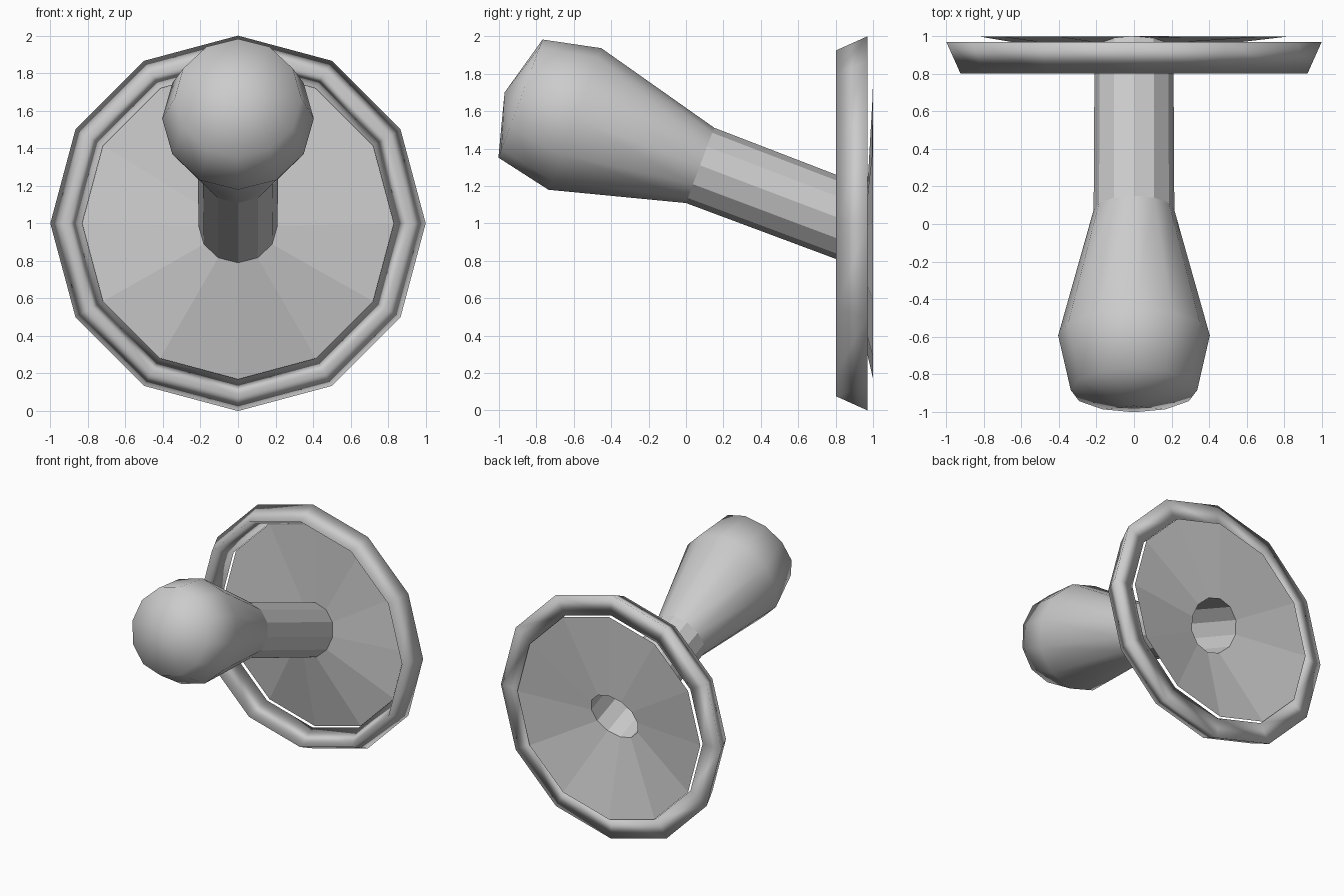
import bpy
import bmesh
from math import sin, cos, tau, radians
from mathutils import Vector

if "Cube" in bpy.data.objects:
    bpy.data.objects.remove(bpy.data.objects["Cube"])

SIDES = 12
TILT = radians(20.5)

grey = bpy.data.materials.new("plain grey")
grey.use_nodes = True
grey.diffuse_color = (0.6, 0.6, 0.6, 1)
grey.node_tree.nodes["Principled BSDF"].inputs["Base Color"].default_value = (0.6, 0.6, 0.6, 1)


def ring(y, z, radius, tilt=0.0):
    """Points of a circle facing the front, leaning back by tilt."""
    up = Vector((0, sin(tilt), cos(tilt)))
    centre = Vector((0, y, z))
    angles = [tau * i / SIDES for i in range(SIDES)]
    return [centre + Vector((radius * sin(a), 0, 0)) + up * radius * cos(a) for a in angles]


def loft(name, rings, smooth, closed=False, tip=None):
    """Skin a row of rings, optionally closing the row or adding a tip."""
    bm = bmesh.new()
    rows = [[bm.verts.new(p) for p in r] for r in rings]
    pairs = list(zip(rows, rows[1:]))
    if closed:
        pairs.append((rows[-1], rows[0]))
    for a, b in pairs:
        for i in range(SIDES):
            j = (i + 1) % SIDES
            bm.faces.new((a[i], a[j], b[j], b[i]))
    if tip:
        point = bm.verts.new(tip)
        for i in range(SIDES):
            bm.faces.new((rows[0][(i + 1) % SIDES], rows[0][i], point))
    bmesh.ops.recalc_face_normals(bm, faces=bm.faces)
    for face in bm.faces:
        face.smooth = smooth
    mesh = bpy.data.meshes.new(name)
    bm.to_mesh(mesh)
    bm.free()
    mesh.materials.append(grey)
    obj = bpy.data.objects.new(name, mesh)
    bpy.context.collection.objects.link(obj)
    return obj


# Rings along the leaning handle
crown = ring(-0.885, 1.667, 0.337, TILT)
belly = ring(-0.594, 1.558, 0.404, TILT)
neck = ring(0.075, 1.31, 0.215, TILT)
socket = ring(0.927, 0.987, 0.21, TILT)

# Rounded grip and faceted stem
loft("knob", [crown, belly, neck], True, tip=(0, -0.97, 1.70))
loft("stem", [neck, socket], False)

# Shallow dished plate around the open stem end
loft("back_plate", [socket, ring(1.0, 1.0, 0.83)], False)

# Three-sided moulding around the plate
loft("rim", [ring(0.97, 1, 1), ring(0.803, 1, 0.925), ring(0.97, 1, 0.83)], True, closed=True)
